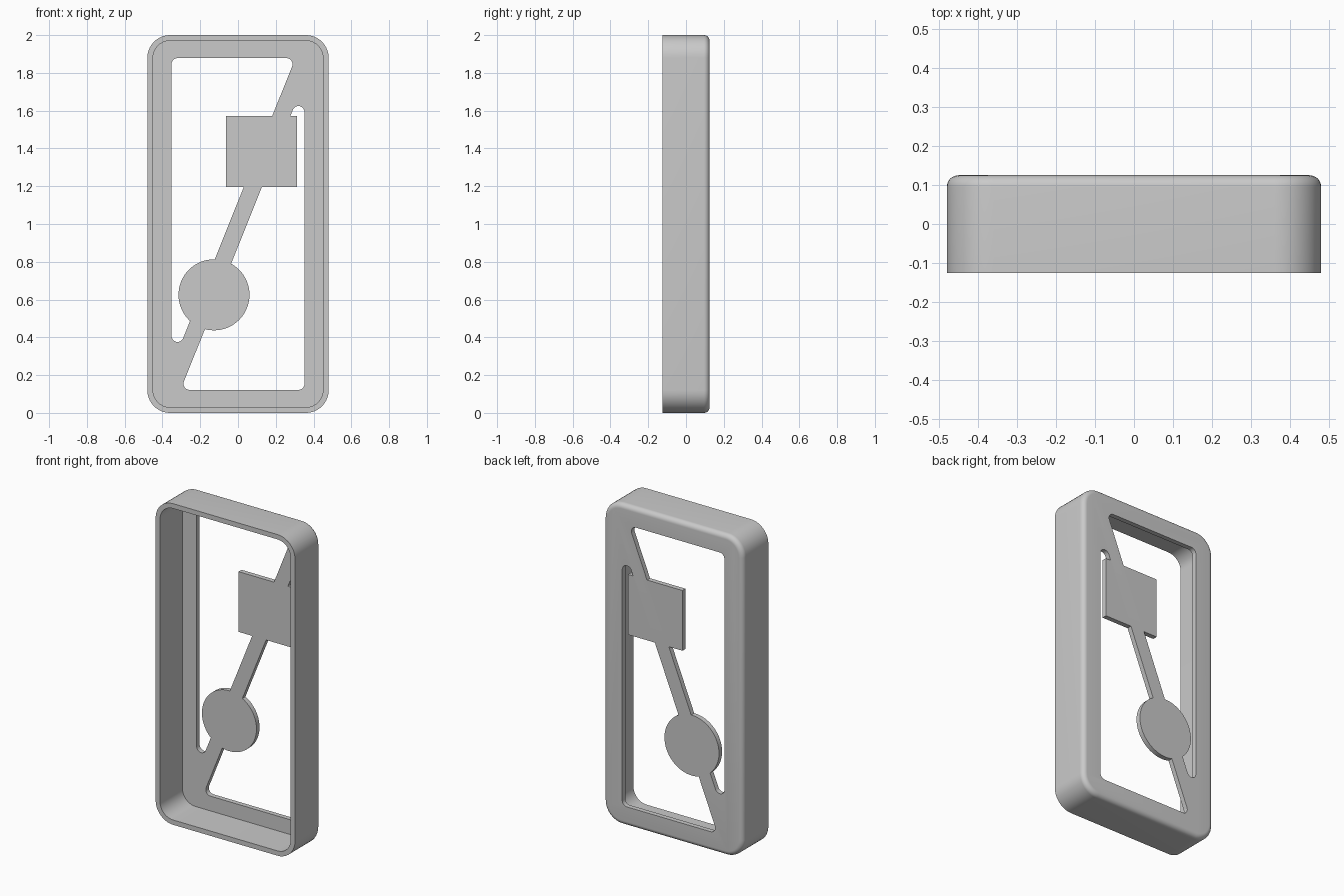
import bpy, bmesh, math
from mathutils import Vector

if "Cube" in bpy.data.objects:
    bpy.data.objects.remove(bpy.data.objects["Cube"], do_unlink=True)

HALF_W, HEIGHT, BACK = 0.48, 2.0, 0.125
WALL, CORNER = 0.03, 0.12
MID = HEIGHT / 2

grey = bpy.data.materials.new("plain grey")
grey.use_nodes = True
colour = (0.59, 0.59, 0.59, 1)
grey.diffuse_color = colour
grey.node_tree.nodes["Principled BSDF"].inputs["Base Color"].default_value = colour


def rounded(points, radius, steps=10):
    """Outline of a convex polygon with filleted corners."""
    result = []
    for i, p in enumerate(points):
        p = Vector(p)
        a = (Vector(points[i - 1]) - p).normalized()
        b = (Vector(points[(i + 1) % len(points)]) - p).normalized()
        half = a.angle(b) / 2
        centre = p + (a + b).normalized() * radius / math.sin(half)
        start = (p + a * radius / math.tan(half) - centre).normalized()
        end = (p + b * radius / math.tan(half) - centre).normalized()
        for k in range(steps + 1):
            result.append(centre + start.slerp(end, k / steps) * radius)
    return result


def rectangle(w, z0, z1):
    return [(-w, z0), (w, z0), (w, z1), (-w, z1)]


def loft(name, rings):
    """Closed solid through (outline, y) rings, capped at both ends."""
    bm = bmesh.new()
    loops = [[bm.verts.new((p[0], y, p[1])) for p in outline] for outline, y in rings]
    for low, high in zip(loops, loops[1:]):
        n = len(low)
        for i in range(n):
            j = (i + 1) % n
            bm.faces.new((low[i], low[j], high[j], high[i]))
    bm.faces.new(loops[0])
    bm.faces.new(loops[-1])
    bmesh.ops.recalc_face_normals(bm, faces=bm.faces)
    mesh = bpy.data.meshes.new(name)
    bm.to_mesh(mesh)
    bm.free()
    obj = bpy.data.objects.new(name, mesh)
    bpy.context.collection.objects.link(obj)
    obj.data.materials.append(grey)
    return obj


def cut(target, cutter):
    bpy.context.view_layer.objects.active = target
    mod = target.modifiers.new("cut", 'BOOLEAN')
    mod.operation, mod.solver, mod.object = 'DIFFERENCE', 'EXACT', cutter
    bpy.ops.object.modifier_apply(modifier=mod.name)


# Tray: open front, rounded back edge, thin back plate
def tray_ring(inset, y):
    rect = rectangle(HALF_W - inset, inset, HEIGHT - inset)
    return rounded(rect, CORNER - inset), y


rings = [tray_ring(WALL, BACK - WALL), tray_ring(WALL, -BACK), tray_ring(0, -BACK)]
for k in range(9):
    t = k / 8 * math.pi / 2
    rings.append(tray_ring(WALL * (1 - math.cos(t)), BACK - WALL + WALL * math.sin(t)))
frame = loft("switch_frame", rings)

# Square and disc plates kept on the diagonal bar
square = [(-0.063, 1.197), (0.312, 1.197), (0.312, 1.572), (-0.063, 1.572)]
disc = [(-0.127 + 0.188 * math.cos(a), 0.625 + 0.188 * math.sin(a))
        for a in (2 * math.pi * k / 64 for k in range(64))]
keepers = [loft("square_keeper", [(square, 0.0), (square, 0.2)]),
           loft("disc_keeper", [(disc, 0.0), (disc, 0.2)])]

# Two rounded triangular openings leave the diagonal bar between them
win_w, win_h, bar = 0.352, 0.878, 0.048
slope = win_h / win_w
for side in (1, -1):
    corners = [(-win_w, win_h), (-win_w, -slope * (win_w - bar)), (win_w - bar, win_h)]
    outline = rounded([(side * x, MID + side * z) for x, z in corners], 0.032)
    opening = loft("opening_cutter", [(outline, 0.05), (outline, 0.16)])
    for keeper in keepers:
        cut(opening, keeper)
    cut(frame, opening)
    bpy.data.objects.remove(opening, do_unlink=True)
for keeper in keepers:
    bpy.data.objects.remove(keeper, do_unlink=True)

# Smooth shading with sharp edges kept
bpy.ops.object.select_all(action='DESELECT')
frame.select_set(True)
bpy.context.view_layer.objects.active = frame
bpy.ops.object.shade_smooth_by_angle(angle=math.radians(30))
